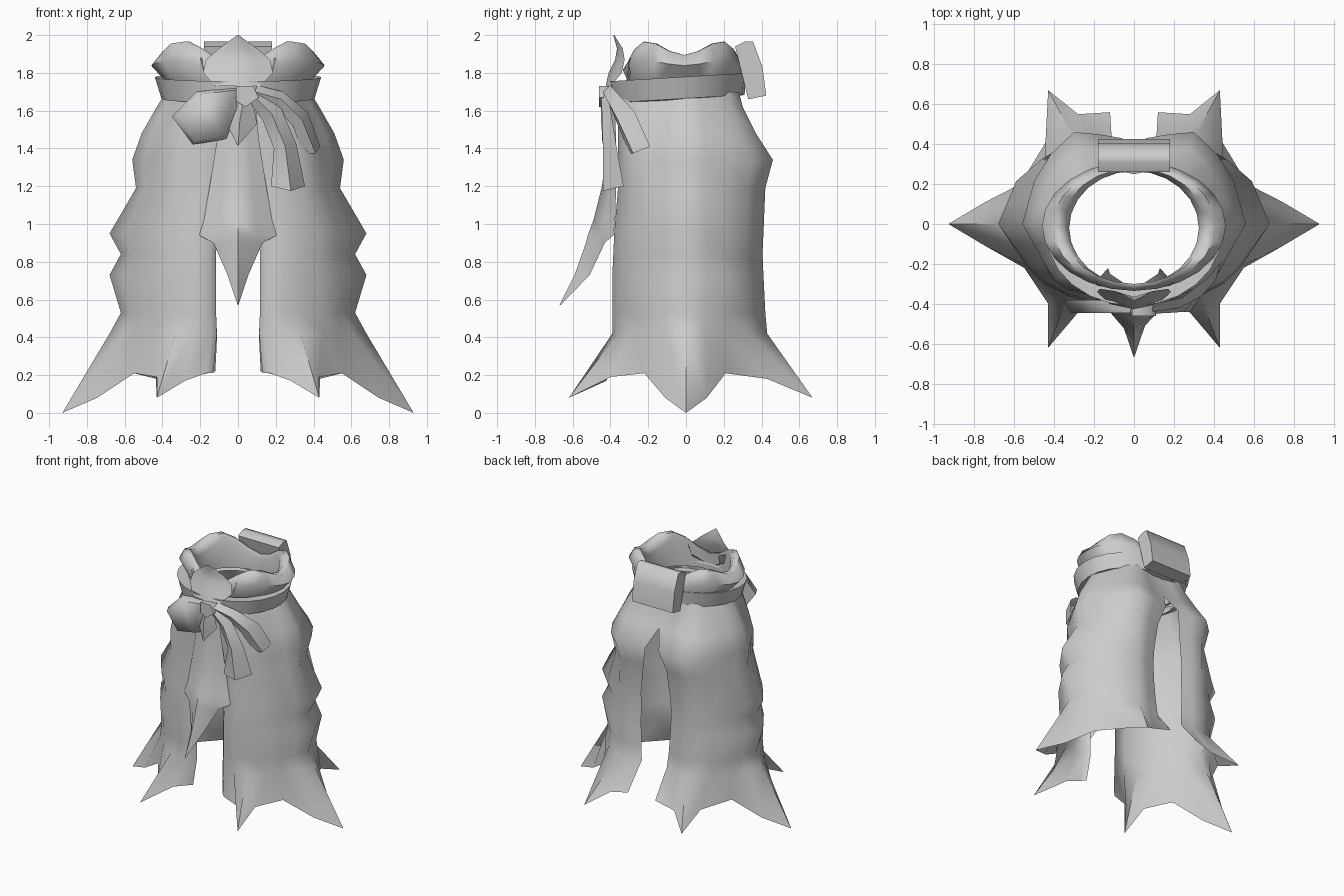
import bpy, bmesh, math

if "Cube" in bpy.data.objects:
    bpy.data.objects.remove(bpy.data.objects["Cube"], do_unlink=True)

cloth = bpy.data.materials.new("grey_cloth")
cloth.use_nodes = True
GREY = (0.6, 0.6, 0.6, 1)
cloth.diffuse_color = GREY
cloth.node_tree.nodes["Principled BSDF"].inputs["Base Color"].default_value = GREY


def finish(name, bm, angle=55):
    """Turn a bmesh into a shaded, coloured object."""
    bmesh.ops.remove_doubles(bm, verts=bm.verts, dist=0.0005)
    bmesh.ops.recalc_face_normals(bm, faces=bm.faces)
    me = bpy.data.meshes.new(name)
    bm.to_mesh(me)
    bm.free()
    me.materials.append(cloth)
    ob = bpy.data.objects.new(name, me)
    bpy.context.collection.objects.link(ob)
    bpy.ops.object.select_all(action='DESELECT')
    ob.select_set(True)
    bpy.context.view_layer.objects.active = ob
    bpy.ops.object.shade_smooth_by_angle(angle=math.radians(angle))
    return ob


def sheet(name, rows, closed=False, mirrored=False, angle=55):
    """Skin a grid of points; optionally wrap it round or mirror it in x."""
    bm = bmesh.new()
    for side in ((1, -1) if mirrored else (1,)):
        grid = [[bm.verts.new((side * x, y, z)) for x, y, z in r] for r in rows]
        n = len(rows[0])
        for a, b in zip(grid, grid[1:]):
            for i in range(n if closed else n - 1):
                j = (i + 1) % n
                bm.faces.new((a[i], a[j], b[j], b[i]))
    return finish(name, bm, angle)


def ribs(spine):
    """Symmetric rows from (z, half width, edge y, ridge y)."""
    return [[(-w, ye, z), (-w * .5, (ye + yr) / 2, z), (0, yr, z),
             (w * .5, (ye + yr) / 2, z), (w, ye, z)] for z, w, ye, yr in spine]


def hull(name, points, angle=40):
    bm = bmesh.new()
    for p in points:
        bm.verts.new(p)
    bmesh.ops.convex_hull(bm, input=bm.verts)
    return finish(name, bm, angle)


def mid(a, b, k=1.0):
    return ((a[0] + b[0]) / 2 * k, (a[1] + b[1]) / 2 * k, (a[2] + b[2]) / 2)


# Skirt half: z, side x, front corner x, back corner x, front y, back y, slit x front, back
levels = [
    (1.70, .38, .31, .31, -.35, .28, 0, 0),
    (1.62, .43, .35, .36, -.36, .30, 0, 0),
    (1.48, .51, .40, .43, -.36, .37, .02, 0),
    (1.34, .56, .44, .50, -.36, .46, .07, .06),
    (1.19, .54, .45, .46, -.36, .42, .10, .10),
    (.95, .68, .53, .59, -.38, .41, .14, .13),
    (.84, .62, .51, .53, -.385, .405, .145, .13),
    (.73, .68, .54, .59, -.39, .41, .145, .13),
    (.53, .62, .53, .54, -.39, .42, .145, .12),
    (.42, .68, .54, .56, -.39, .43, .14, .11),
]
rows = []
for z, sx, fcx, bcx, fy, by, fs, bs in levels:
    k = min(1, sx / .56)
    front = (.33 * k, fy + .03, z)
    back = (.30 * k, by, z)
    fc, bc, side = (fcx, -.21 * k, z), (bcx, .215 * k, z), (sx, 0, z)
    rows.append([(fs * .8, fy + fs * .25, z), (fs, fy, z),
                 ((fs + .33 * k) / 2, fy, z), front, mid(front, fc, 1.04), fc,
                 mid(fc, side), side, mid(side, bc), bc, mid(bc, back, 1.04),
                 back, ((bs + .30 * k) / 2, by - .01, z), (bs, by - .03, z)])
# Pointed hem
rows.append([(.13, -.38, .21), (.17, -.42, .21), (.28, -.42, .17), (.43, -.62, .08),
             (.43, -.40, .19), (.55, -.22, .21), (.745, -.11, .08), (.93, 0, 0),
             (.745, .11, .08), (.55, .21, .21), (.43, .43, .18), (.43, .67, .08),
             (.28, .55, .18), (.12, .56, .22)])
sheet("skirt", rows, mirrored=True, angle=60)


def ring_rows(profile, tilt=0, n=24):
    """Oval rings from (x radius, y radius, y centre, z, lift at the diagonals)."""
    out = []
    for rx, ry, cy, z, lift in profile:
        r = []
        for i in range(n):
            t = 2 * math.pi * i / n
            y = cy + ry * math.sin(t)
            bump = lift * ((1 - math.cos(4 * t)) / 2 + .6 * math.cos(t) ** 2)
            r.append((rx * math.cos(t), y, z + tilt * y + bump))
        out.append(r)
    return out


# Waist belt and rolled collar of cloth above it
sheet("waist_belt", ring_rows([(.36, .30, -.03, 1.66, 0), (.405, .35, -.04, 1.665, 0),
                               (.44, .365, -.045, 1.78, 0), (.36, .30, -.03, 1.77, 0)],
                              tilt=.06), closed=True, angle=40)
sheet("waist_roll", ring_rows([(.37, .30, 0, 1.74, 0), (.46, .325, -.01, 1.815, .04),
                               (.41, .305, -.01, 1.835, .10), (.36, .29, -.01, 1.835, .10),
                               (.325, .285, -.02, 1.80, .08), (.33, .285, -.02, 1.70, 0)]),
      closed=True, angle=60)

# Ends of the roll, curled inward behind the crest
sheet("roll_end", [[(.20, -.30, 1.88), (.13, -.22, 1.88)],
                   [(.18, -.31, 1.80), (.12, -.25, 1.80)],
                   [(.10, -.32, 1.74), (.03, -.31, 1.74)]], mirrored=True)

# Stiff back pad, softly bulged
pad = [(.26, 1.94), (.31, 1.965), (.355, 1.965), (.405, 1.83), (.425, 1.68), (.33, 1.66)]
hull("back_pad", [(s * .18, y, z) for s in (-1, 1) for y, z in pad], 70)

# Upright front crest
sheet("front_crest", ribs([(2.0, .004, -.38, -.385), (1.93, .10, -.335, -.365),
                           (1.87, .17, -.325, -.375), (1.80, .185, -.34, -.41),
                           (1.73, .12, -.40, -.425)]), angle=60)

# Hanging front apron ending in a point
sheet("front_apron", ribs([(1.68, .09, -.38, -.40), (1.45, .11, -.37, -.41),
                           (1.20, .15, -.37, -.445), (1.02, .18, -.375, -.49),
                           (.94, .205, -.385, -.52), (.90, .13, -.43, -.53),
                           (.73, .055, -.51, -.59), (.57, .002, -.665, -.67)]), angle=60)

# Bow: puffed loop, knot and short pointed end
loop = [(-.35, 1.57), (-.22, 1.70), (0, 1.725), (.01, 1.62), (-.06, 1.45), (-.24, 1.42)]
hull("bow_loop", [(x, -.38, z) for x, z in loop] +
     [(-.13 + (x + .13) * .85, -.445, 1.58 + (z - 1.58) * .88) for x, z in loop], 75)
hull("bow_knot", [(x, y, z) for x, z in ((-.01, 1.73), (.08, 1.73), (.11, 1.67), (.04, 1.62), (-.01, 1.65))
                  for y in (-.39, -.46)], 75)
sheet("bow_short_end", [[(-.02, -.41, 1.66), (.03, -.45, 1.66), (.08, -.41, 1.66)],
                        [(-.06, -.41, 1.53), (.01, -.45, 1.55), (.10, -.41, 1.53)],
                        [(-.005, -.43, 1.42), (0, -.44, 1.415), (.005, -.43, 1.42)]])

# Two trailing ribbon ends
sheet("ribbon_long", [[(.05, -.42, 1.66), (.08, -.45, 1.68), (.11, -.42, 1.70)],
                      [(.13, -.41, 1.55), (.18, -.445, 1.58), (.23, -.40, 1.61)],
                      [(.19, -.40, 1.40), (.25, -.44, 1.41), (.31, -.37, 1.42)],
                      [(.175, -.43, 1.20), (.28, -.44, 1.175), (.355, -.33, 1.20)]])
sheet("ribbon_short", [[(.07, -.42, 1.67), (.09, -.44, 1.70), (.10, -.40, 1.735)],
                       [(.20, -.40, 1.62), (.23, -.42, 1.66), (.24, -.37, 1.70)],
                       [(.29, -.36, 1.52), (.34, -.36, 1.55), (.37, -.27, 1.59)],
                       [(.345, -.30, 1.37), (.41, -.28, 1.375), (.435, -.19, 1.41)]])
